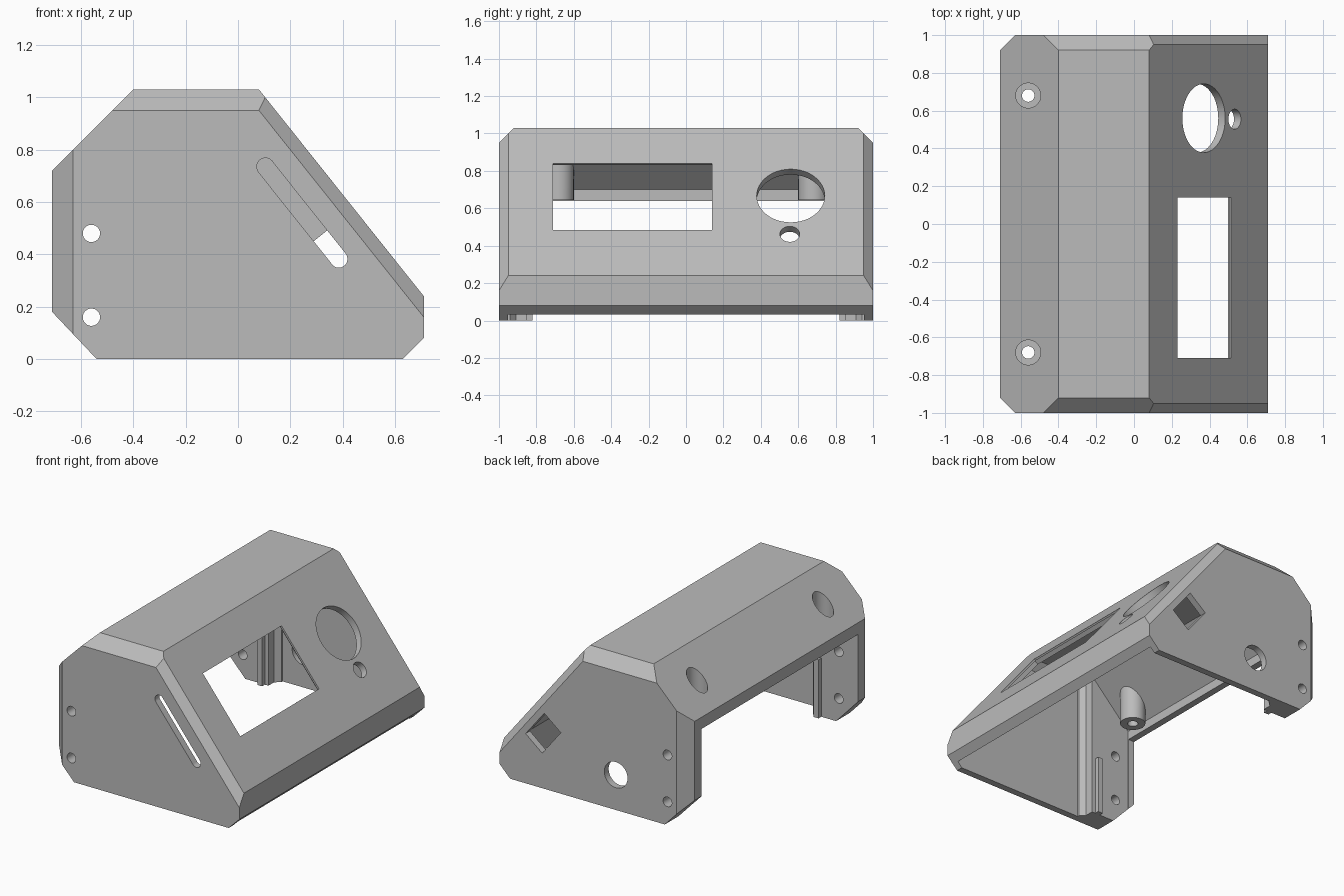
import bpy, bmesh, math
from mathutils import Vector, Matrix

if "Cube" in bpy.data.objects:
    bpy.data.objects.remove(bpy.data.objects["Cube"], do_unlink=True)

T = 0.047                                   # wall thickness
SLOPE = Vector((0.79, 0, 0.63)).normalized()    # normal of the control panel
DOWN = Vector((SLOPE.z, 0, -SLOPE.x))           # direction down the panel
PANEL = Matrix((DOWN, Vector((0, 1, 0)), SLOPE)).transposed().to_4x4()

grey = bpy.data.materials.new("plain grey")
grey.use_nodes = True
grey.diffuse_color = (0.5, 0.5, 0.5, 1)
grey.node_tree.nodes["Principled BSDF"].inputs["Base Color"].default_value = (0.5, 0.5, 0.5, 1)


def to_object(bm, name):
    bmesh.ops.recalc_face_normals(bm, faces=bm.faces)
    mesh = bpy.data.meshes.new(name)
    bm.to_mesh(mesh)
    bm.free()
    mesh.materials.append(grey)
    ob = bpy.data.objects.new(name, mesh)
    bpy.context.collection.objects.link(ob)
    return ob


def solid_from_planes(name, planes):
    """Trim a large block by planes given as (point, outward normal)."""
    bm = bmesh.new()
    bmesh.ops.create_cube(bm, size=4)
    for point, normal in planes:
        bmesh.ops.bisect_plane(bm, geom=bm.verts[:] + bm.edges[:] + bm.faces[:],
                               plane_co=point, plane_no=normal, clear_outer=True)
        bmesh.ops.holes_fill(bm, edges=[e for e in bm.edges if e.is_boundary], sides=0)
    return to_object(bm, name)


def box(name, centre, half, turn=Matrix()):
    bm = bmesh.new()
    size = Matrix.Diagonal((*[2 * h for h in half], 1))
    bmesh.ops.create_cube(bm, size=1, matrix=Matrix.Translation(centre) @ turn @ size)
    return to_object(bm, name)


def cylinder(name, centre, radius, depth, turn=Matrix()):
    bm = bmesh.new()
    bmesh.ops.create_cone(bm, cap_ends=True, segments=48, radius1=radius, radius2=radius,
                          depth=depth, matrix=Matrix.Translation(centre) @ turn)
    return to_object(bm, name)


def prism(name, outline, low, high):
    """Extrude an (x, y) outline between two heights."""
    bm = bmesh.new()
    face = bm.faces.new([bm.verts.new((x, y, low)) for x, y in outline])
    new = bmesh.ops.extrude_face_region(bm, geom=[face])["geom"]
    bmesh.ops.translate(bm, vec=(0, 0, high - low),
                        verts=[v for v in new if isinstance(v, bmesh.types.BMVert)])
    return to_object(bm, name)


def combine(target, tool, operation="DIFFERENCE"):
    tool.hide_render = True
    mod = target.modifiers.new("cut", "BOOLEAN")
    mod.solver = "EXACT"
    mod.operation = operation
    mod.object = tool
    graph = bpy.context.evaluated_depsgraph_get()
    mesh = bpy.data.meshes.new_from_object(target.evaluated_get(graph))
    target.modifiers.clear()
    target.data = mesh
    bpy.data.objects.remove(tool, do_unlink=True)


def on_panel(z):
    return 0.08 + (1.03 - z) * 0.63 / 0.79


# Planes shared by the outside and the hollow
walls = [((0.71, 0, 0), (1, 0, 0)), ((-0.71, 0, 0), (-1, 0, 0)), ((0, 0, 1.03), (0, 0, 1)),
         ((0.71, 0, 0.24), SLOPE), ((-0.71, 0, 0.72), (-1, 0, 1))]
for s in (-1, 1):
    walls += [((0, s, 0), (0, s, 0)),
              ((0, s * 0.92, 1.03), (0, s, 1)),
              ((-0.71, s * 0.92, 0), (-1, s, 0)),
              ((0.71, s * 0.95, 0.24), SLOPE + Vector((0, s, 0)))]
walls = [(Vector(p), Vector(n).normalized()) for p, n in walls]
base = [((0, 0, 0), (0, 0, -1)), ((0.71, 0, 0.08), (1, 0, -1)), ((-0.71, 0, 0.18), (-0.18, 0, -0.17))]

case = solid_from_planes("enclosure_shell", walls + base)
hollow = solid_from_planes("hollow", [(p - n * T, n) for p, n in walls])

# Thickened screw walls, guide ribs and screw bosses stay solid inside the hollow
for s in (-1, 1):
    lug = [(-0.9, 1.1), (-0.33, 1.1), (-0.33, 0.94), (-0.365, 0.91), (-0.365, 0.85), (-0.9, 0.85)]
    combine(hollow, prism("screw_wall", [(x, s * y) for x, y in lug], -2.2, 1.3))
    combine(hollow, box("guide_rib", (-0.41, s * 0.92, -0.8), (0.018, 0.1, 1.2)))
    combine(hollow, cylinder("screw_boss", (-0.56, s * 0.68, 0.945), 0.08, 0.6))
combine(case, hollow)

# Open back
combine(case, box("back_opening", (-0.75, 0, 0.07), (0.1, 0.845, 0.57)))

# Screen window with a thinned rim behind it
middle = Vector((on_panel(0.6625), -0.285, 0.6625))
combine(case, box("screen_window", middle, (0.227, 0.425, 0.12), PANEL))
combine(case, box("screen_recess", middle - SLOPE * 0.053, (0.26, 0.46, 0.04), PANEL))

# Dial and button holes
for name, y, z, r in (("dial_hole", 0.56, 0.667, 0.182), ("button_hole", 0.555, 0.462, 0.053)):
    combine(case, cylinder(name, (on_panel(z), y, z), r, 0.24, PANEL))

# Card slot in one end
across = Matrix.Rotation(math.pi / 2, 4, "X")
top, bottom = Vector((0.105, -1, 0.735)), Vector((0.385, -1, 0.382))
combine(case, box("card_slot", (top + bottom) / 2, ((top - bottom).length / 2, 0.1, 0.033), PANEL))
for end in (top, bottom):
    combine(case, cylinder("slot_end", end, 0.033, 0.2, across))

# Socket and cable holes in the other end
combine(case, box("socket_hole", (0.38, 1, 0.378), (0.113, 0.12, 0.08), PANEL))
combine(case, cylinder("cable_hole", (-0.17, 1, 0.24), 0.088, 0.24, across))

# Side screw holes through both ends
for z in (0.16, 0.48):
    combine(case, cylinder("side_screw_hole", (-0.56, 0, z), 0.033, 3, across))

# Sunk screw holes through the bosses
for y in (-0.68, 0.68):
    combine(case, cylinder("screw_head_hole", (-0.56, y, 1.02), 0.066, 0.6))
    combine(case, cylinder("screw_hole", (-0.56, y, 0.8), 0.033, 0.6))

bpy.context.view_layer.objects.active = case
case.select_set(True)
bpy.ops.object.shade_smooth_by_angle(angle=math.radians(30))
